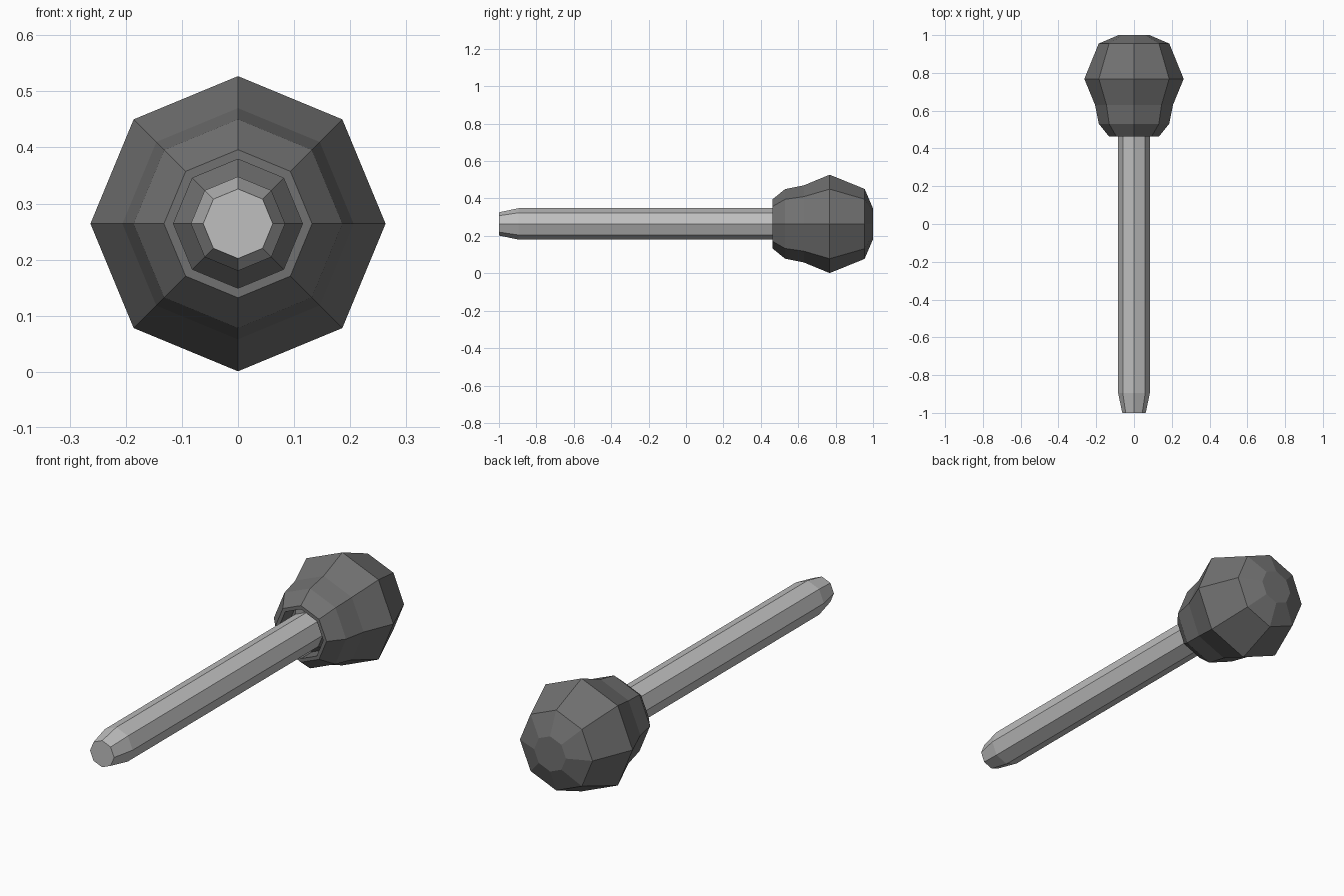
import bpy, bmesh, math

if "Cube" in bpy.data.objects:
    bpy.data.objects.remove(bpy.data.objects["Cube"])

AXIS_Z = 0.264   # height of the long axis
SIDES = 8


def material(name, value):
    m = bpy.data.materials.new(name)
    m.diffuse_color = (value, value, value, 1)
    m.use_nodes = True
    m.node_tree.nodes["Principled BSDF"].inputs["Base Color"].default_value = m.diffuse_color
    return m


def lathe(name, profile, mat, cap_start, cap_end):
    """Spin (y, radius) pairs around the y axis as flat octagonal rings."""
    bm = bmesh.new()
    rings = []
    for y, r in profile:
        ring = []
        for i in range(SIDES):
            a = 2 * math.pi * i / SIDES
            ring.append(bm.verts.new((r * math.cos(a), y, AXIS_Z + r * math.sin(a))))
        rings.append(ring)
    for lo, hi in zip(rings, rings[1:]):
        for i in range(SIDES):
            j = (i + 1) % SIDES
            bm.faces.new((lo[i], hi[i], hi[j], lo[j]))
    # End faces, front then back
    if cap_start:
        bm.faces.new(rings[0])
    if cap_end:
        bm.faces.new(rings[-1][::-1])
    mesh = bpy.data.meshes.new(name)
    bm.to_mesh(mesh)
    bm.free()
    mesh.materials.append(mat)
    obj = bpy.data.objects.new(name, mesh)
    bpy.context.collection.objects.link(obj)
    return obj


light_grey = material("light grey", 0.52)
dark_grey = material("dark grey", 0.165)

# Straight stick with a tapered front tip, running into the head
lathe("stick", [(-1.0, 0.062), (-0.895, 0.084), (0.60, 0.084)],
      light_grey, True, True)

# Bulbous head: sloped collar in the socket, socket wall, flat rim, outer bulb
lathe("head", [(0.50, 0.080), (0.545, 0.115), (0.463, 0.115), (0.463, 0.132),
               (0.53, 0.186), (0.63, 0.206), (0.768, 0.263),
               (0.955, 0.187), (1.0, 0.082)],
      dark_grey, False, True)
